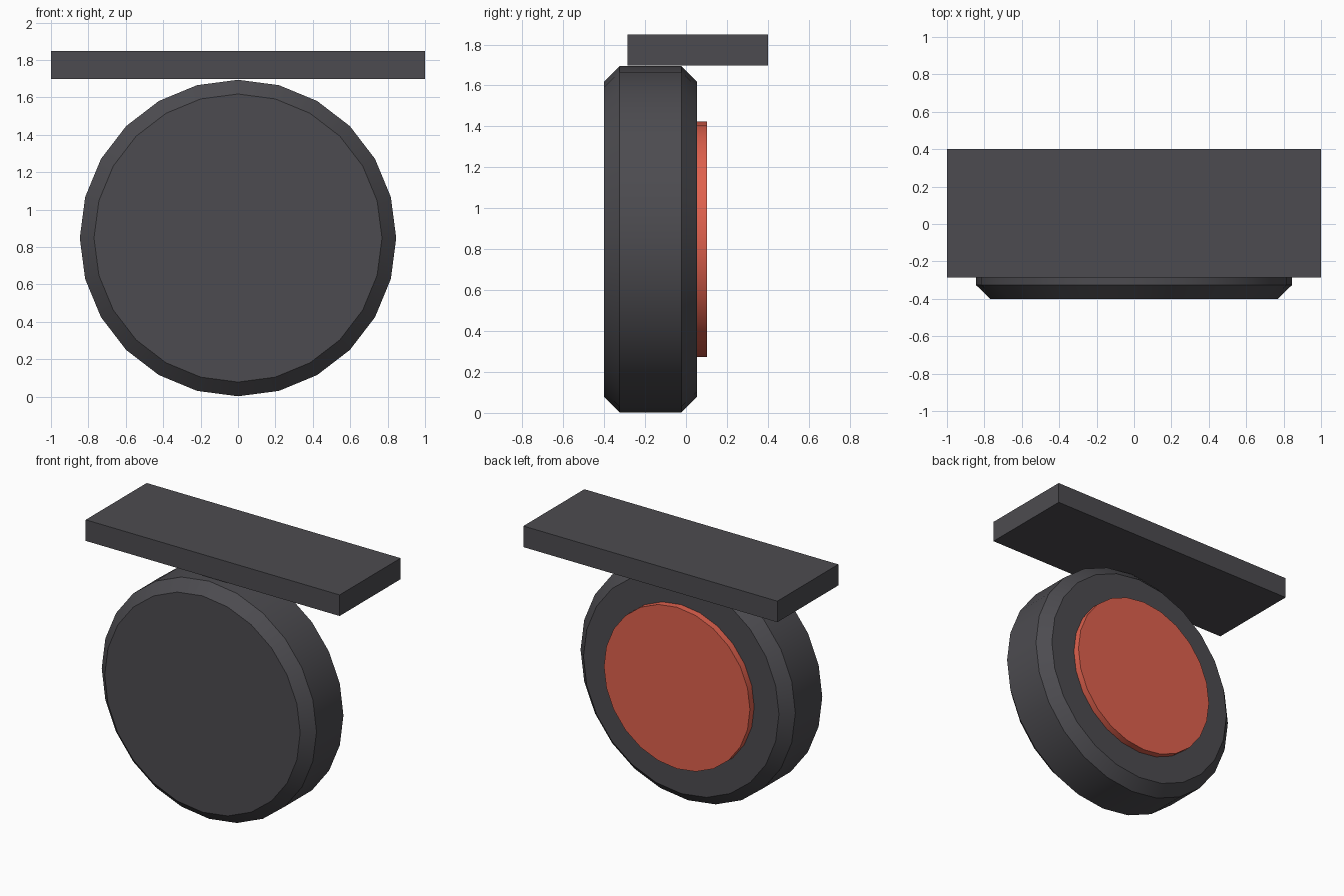
import bpy
import math

cube = bpy.data.objects.get("Cube")
if cube:
    bpy.data.objects.remove(cube, do_unlink=True)


def make_material(name, rgb):
    mat = bpy.data.materials.new(name)
    mat.use_nodes = True
    mat.diffuse_color = (*rgb, 1)
    mat.node_tree.nodes["Principled BSDF"].inputs["Base Color"].default_value = (*rgb, 1)
    return mat


charcoal = make_material("charcoal", (0.073, 0.071, 0.08))
red = make_material("warm_red", (0.74, 0.12, 0.075))

SIDES = 24
CENTRE_Z = 0.848


def lathe(name, profile, mat):
    """Capped solid turned around the y axis from (y, radius) pairs."""
    verts, faces = [], []
    for y, radius in profile:
        for i in range(SIDES):
            a = math.tau * i / SIDES
            verts.append((radius * math.sin(a), y, CENTRE_Z + radius * math.cos(a)))
    for ring in range(len(profile) - 1):
        a, b = ring * SIDES, (ring + 1) * SIDES
        for i in range(SIDES):
            j = (i + 1) % SIDES
            faces.append((a + i, a + j, b + j, b + i))
    faces.append(tuple(reversed(range(SIDES))))
    faces.append(tuple(range(len(verts) - SIDES, len(verts))))
    mesh = bpy.data.meshes.new(name)
    mesh.from_pydata(verts, [], faces)
    mesh.materials.append(mat)
    obj = bpy.data.objects.new(name, mesh)
    bpy.context.collection.objects.link(obj)
    bpy.ops.object.select_all(action="DESELECT")
    obj.select_set(True)
    bpy.context.view_layer.objects.active = obj
    bpy.ops.object.shade_smooth_by_angle(angle=math.radians(30))
    return obj


# Chamfered wheel
lathe("wheel", [(-0.4, 0.77), (-0.325, 0.846), (-0.022, 0.846), (0.054, 0.77)], charcoal)

# Raised disc on the back of the wheel
lathe("hub_disc", [(0.04, 0.575), (0.102, 0.575)], red)

# Flat plate resting on the wheel
bpy.ops.mesh.primitive_cube_add(size=1, location=(0, 0.058, 1.773))
plate = bpy.context.object
plate.name = "top_plate"
plate.scale = (2, 0.686, 0.15)
bpy.ops.object.transform_apply(location=False, rotation=False, scale=True)
plate.data.materials.append(charcoal)
